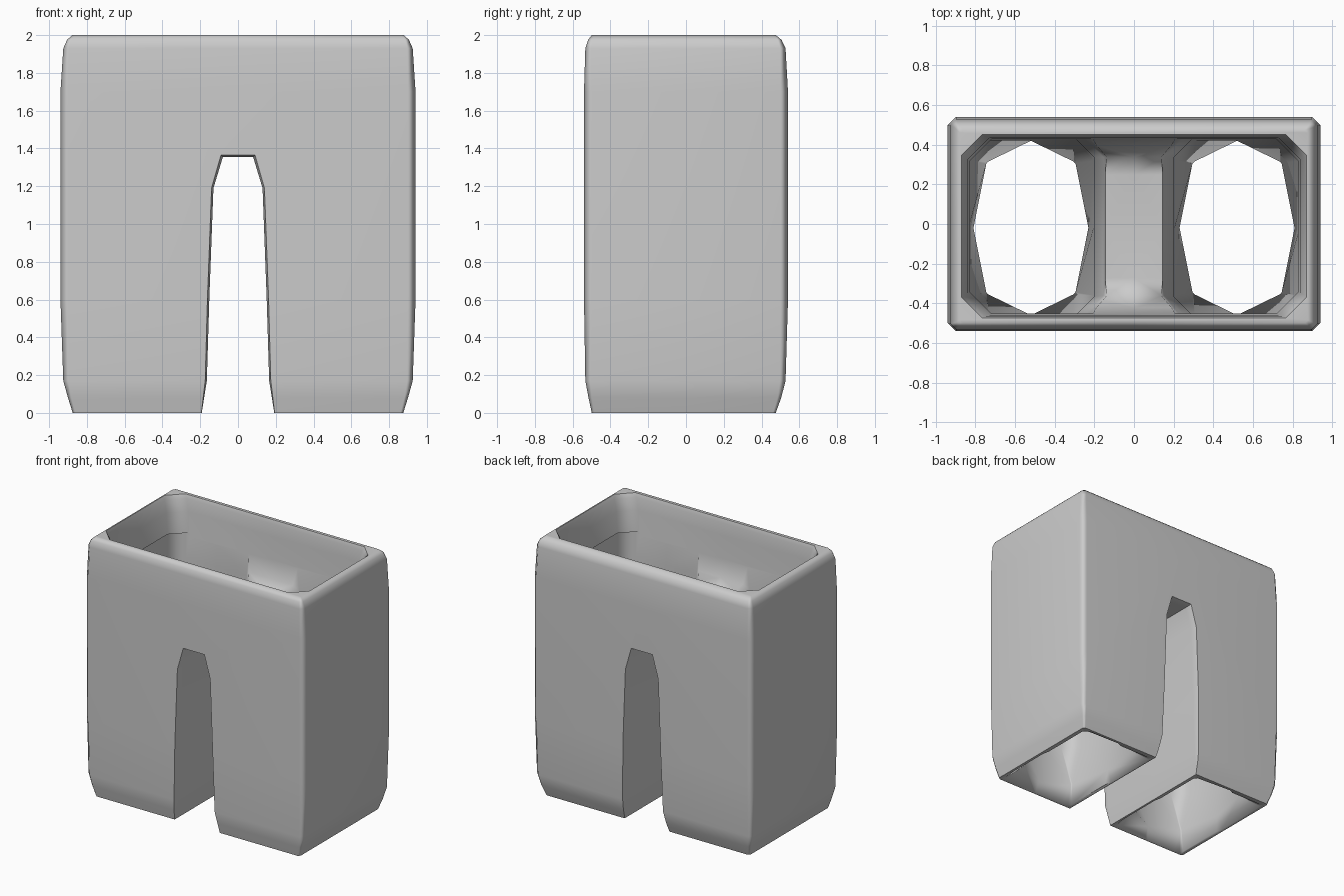
import bpy, bmesh
from math import radians

if "Cube" in bpy.data.objects:
    bpy.data.objects.remove(bpy.data.objects["Cube"])


def loft(name, rings):
    """Closed solid skinned through equal-length rings of points."""
    bm = bmesh.new()
    loops = [[bm.verts.new(p) for p in r] for r in rings]
    n = len(loops[0])
    for a, b in zip(loops, loops[1:]):
        for i in range(n):
            j = (i + 1) % n
            bm.faces.new((a[i], a[j], b[j], b[i]))
    bm.faces.new(loops[0])
    bm.faces.new(loops[-1])
    bmesh.ops.recalc_face_normals(bm, faces=bm.faces)
    me = bpy.data.meshes.new(name)
    bm.to_mesh(me)
    bm.free()
    ob = bpy.data.objects.new(name, me)
    bpy.context.collection.objects.link(ob)
    return ob


def ring(z, hx, hy, kx, ky, c, cx=0.0, cy=0.0):
    """Rectangle with edge midpoints (hx, hy) and corners (kx, ky) cut by c."""
    q = [(hx, 0), (kx, ky - c), (kx - c, ky), (0, hy)]
    pts = q + [(-x, y) for x, y in q[2::-1]]
    pts += [(x, -y) for x, y in pts[5:0:-1]]
    return [(cx + x, cy + y, z) for x, y in pts]


def box_ring(z, hx, hy, c, cx=0.0, cy=0.0):
    return ring(z, hx, hy, hx, hy, c, cx, cy)


# Outer body with gently rounded top and bottom
body = loft("trousers", [box_ring(z, hx, hy, c, 0, cy) for z, hx, hy, c, cy in (
    (0, .875, .487, .015, -.012), (.08, .90, .51, .02, -.006),
    (.17, .925, .53, .03, -.003), (.6, .94, .54, .04, 0),
    (1.7, .94, .54, .04, 0), (1.93, .925, .53, .03, -.003),
    (1.975, .905, .512, .02, -.006), (2, .878, .487, .015, -.012))])

# Gap between the legs, slightly flared at front and back
half = [(.235, -.1), (.192, 0), (.165, .17), (.152, .6), (.13, 1.19), (.08, 1.355)]


def gap_ring(y, d):
    pts = [(x + d, z + (d if z > 1.3 else 0)) for x, z in half]
    return [(x, y, z) for x, z in pts + [(-x, z) for x, z in reversed(pts)]]


gap = loft("leg_gap_cutter", [gap_ring(y, d) for y, d in (
    (-.6, .02), (-.54, .01), (-.49, 0), (.49, 0), (.54, .01), (.6, .02))])

# Waist hollow, with a saddle over the crotch that curves up at front and back
waist = loft("waist_cutter", [box_ring(z, hx, hy, c, 0, -.012) for z, hx, hy, c in (
    (1.45, .70, .26, .06), (1.49, .74, .35, .08), (1.57, .78, .41, .10),
    (1.70, .825, .442, .11), (1.88, .84, .447, .11),
    (1.97, .86, .455, .11), (2.02, .875, .468, .10))])

# Leg hollows, narrowing to an octagonal cuff
legs = []
for s in (-1, 1):
    legs.append(loft("leg_cutter", [
        box_ring(-.02, .33, .475, .02, s * .533, -.012),
        ring(.10, .29, .44, .225, .335, .01, s * .52, -.02),
        box_ring(.45, .315, .44, .10, s * .52, -.02),
        box_ring(1.25, .32, .44, .09, s * .52, -.015),
        box_ring(1.38, .34, .44, .09, s * .495, -.012),
        box_ring(1.52, .35, .44, .09, s * .485, -.012),
        box_ring(1.72, .36, .44, .09, s * .475, -.012)]))

# Carve the solid into a garment shell
bpy.context.view_layer.objects.active = body
body.select_set(True)
for cutter in [gap, waist] + legs:
    cutter.hide_render = True
    m = body.modifiers.new("cut", "BOOLEAN")
    m.operation = "DIFFERENCE"
    m.solver = "EXACT"
    m.object = cutter
    bpy.ops.object.modifier_apply(modifier=m.name)
    bpy.data.objects.remove(cutter)

bpy.ops.object.shade_smooth_by_angle(angle=radians(60))
w = body.modifiers.new("normals", "WEIGHTED_NORMAL")
w.keep_sharp = True
